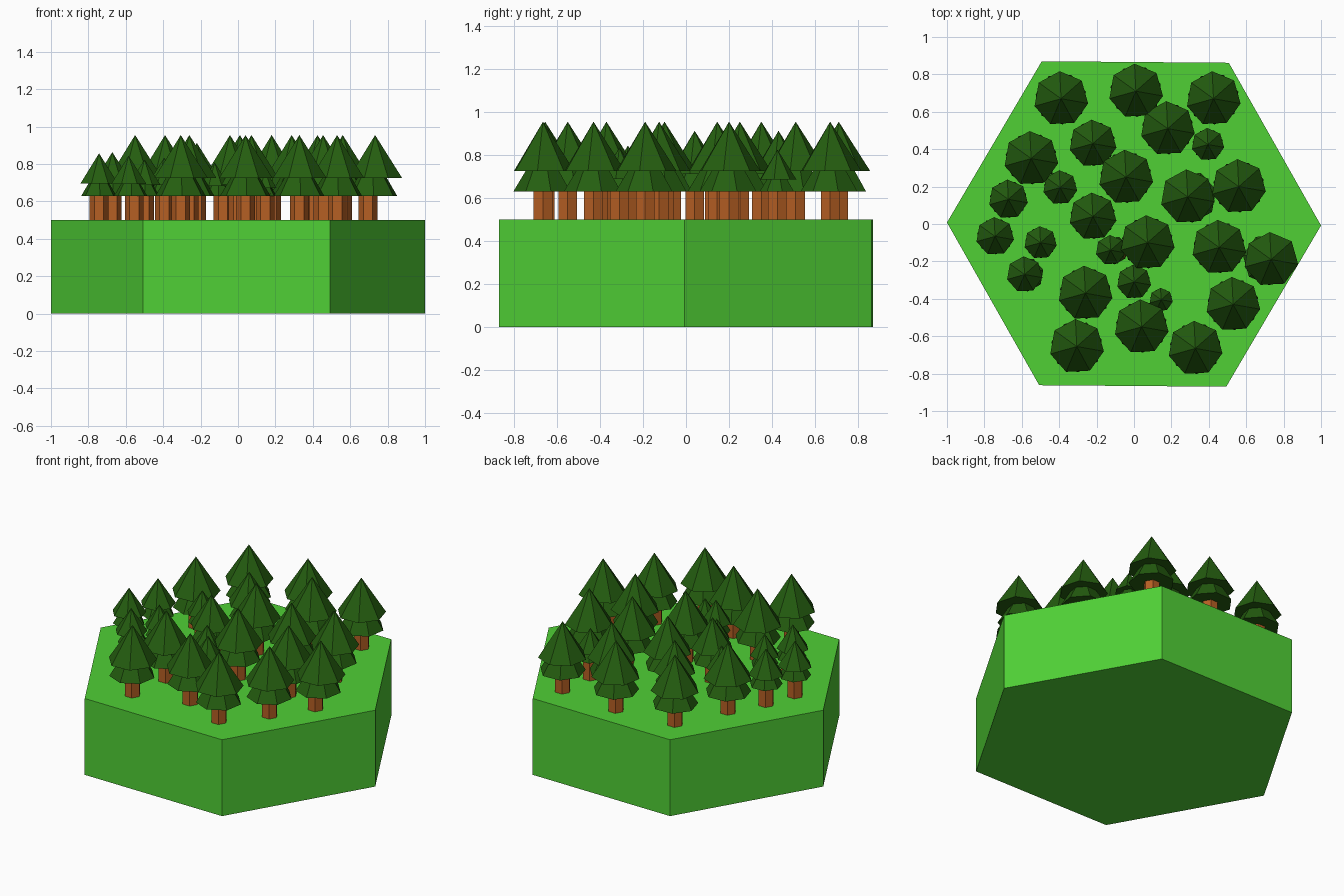
import bpy, bmesh, math
from mathutils import Matrix

if "Cube" in bpy.data.objects:
    bpy.data.objects.remove(bpy.data.objects["Cube"])


def material(name, rgb):
    m = bpy.data.materials.new(name)
    m.diffuse_color = (*rgb, 1)
    m.use_nodes = True
    m.node_tree.nodes["Principled BSDF"].inputs["Base Color"].default_value = m.diffuse_color
    return m


GRASS = material("grass_green", (0.08, 0.63, 0.036))
LEAF = material("dark_pine_green", (0.018, 0.112, 0.005))
BARK = material("bark_brown", (0.47, 0.115, 0.017))


def cone(name, sides, r1, r2, x, y, z0, z1, angle, mat):
    """Flat-faced cone or prism standing between z0 and z1."""
    bm = bmesh.new()
    place = Matrix.Translation((x, y, (z0 + z1) / 2)) @ Matrix.Rotation(angle, 4, 'Z')
    bmesh.ops.create_cone(bm, cap_ends=True, segments=sides, radius1=r1,
                          radius2=r2, depth=z1 - z0)
    # turn so that a corner lies on +x before the given rotation
    co = max(bm.verts, key=lambda v: v.co.xy.length).co
    fix = Matrix.Rotation(-math.atan2(co.y, co.x), 4, 'Z')
    bmesh.ops.transform(bm, matrix=place @ fix, verts=bm.verts)
    mesh = bpy.data.meshes.new(name)
    bm.to_mesh(mesh)
    bm.free()
    mesh.materials.append(mat)
    ob = bpy.data.objects.new(name, mesh)
    bpy.context.collection.objects.link(ob)
    return ob


# hexagonal ground tile
cone("ground_tile", 6, 1, 1, 0, 0, 0, 0.5, -0.008, GRASS)

# trees: x, y, crown scale, sideways trunk shift
TREES = [
    (-0.39, 0.67, 1, 0), (0.01, 0.71, 1, 0), (0.425, 0.67, 1, 0),
    (0.18, 0.51, 1, 0), (-0.55, 0.35, 1, 0), (-0.22, 0.43, 0.87, 0),
    (-0.043, 0.25, 1, 0), (0.287, 0.145, 1, 0.045), (0.56, 0.2, 1, 0),
    (-0.22, 0.04, 0.87, 0), (0.072, -0.1, 1, 0), (0.455, -0.125, 1, 0),
    (0.733, -0.19, 1, -0.038), (-0.26, -0.37, 1, 0), (0.53, -0.43, 1, 0),
    (0.04, -0.55, 1, 0), (-0.306, -0.655, 1, 0), (0.328, -0.665, 1, 0),
    (-0.743, -0.066, 0.7, 0), (-0.672, 0.132, 0.72, 0), (-0.395, 0.195, 0.63, 0),
    (-0.5, -0.1, 0.6, 0), (-0.585, -0.27, 0.66, 0.03), (-0.125, -0.14, 0.55, 0.045),
    (0.0, -0.31, 0.63, 0), (0.145, -0.405, 0.43, 0), (0.395, 0.425, 0.6, 0),
]
R, H, BASE = 0.147, 0.23, 0.63
TURN = math.radians(-10)
for i, (x, y, s, shift) in enumerate(TREES, 1):
    cone(f"trunk_{i}", 6, 0.05, 0.05, x + shift, y, 0.49, BASE + 0.03 * s, 0, BARK)
    cone(f"lower_branches_{i}", 7, R * 0.94 * s, 0, x + shift * 0.4, y,
         BASE, BASE + H * s, TURN + math.pi / 7, LEAF)
    cone(f"upper_branches_{i}", 7, R * s, 0, x, y,
         BASE + 0.095 * s, BASE + (0.095 + H) * s, TURN, LEAF)
